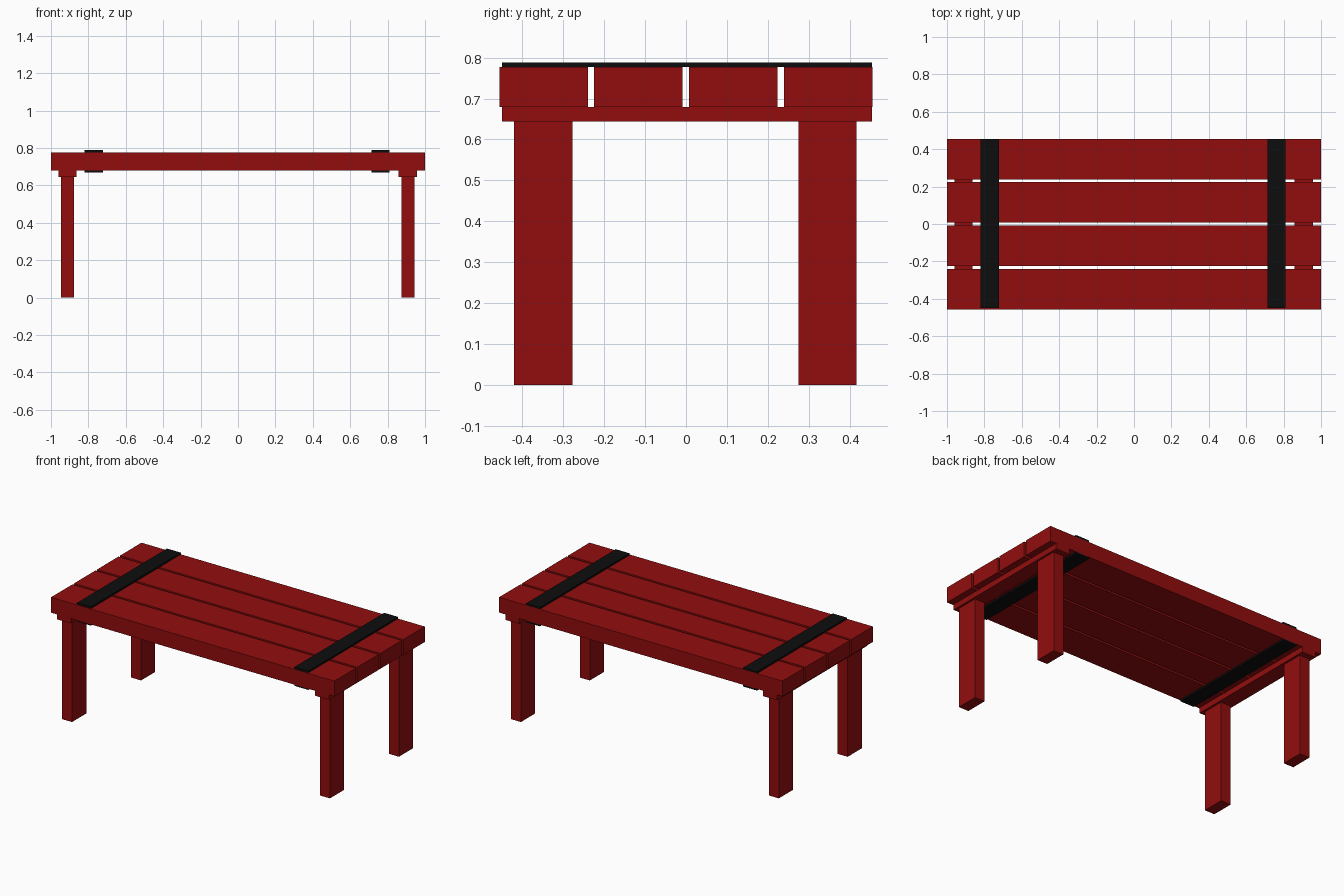
import bpy

if "Cube" in bpy.data.objects:
    bpy.data.objects.remove(bpy.data.objects["Cube"])


def make_material(name, color):
    mat = bpy.data.materials.new(name)
    mat.diffuse_color = color
    mat.use_nodes = True
    mat.node_tree.nodes["Principled BSDF"].inputs["Base Color"].default_value = mat.diffuse_color
    return mat


red = make_material("red_wood", (0.29, 0.004, 0.004, 1))
black = make_material("black_metal", (0.004, 0.004, 0.004, 1))


def box(name, x, y, z, mat):
    """Axis-aligned box from (min, max) pairs."""
    spans = (x, y, z)
    bpy.ops.mesh.primitive_cube_add(size=1, location=[(a + b) / 2 for a, b in spans])
    obj = bpy.context.object
    obj.name = name
    obj.scale = [b - a for a, b in spans]
    bpy.ops.object.transform_apply(location=False, rotation=False, scale=True)
    obj.data.materials.append(mat)
    return obj


LEG_TOP, PLANK_BOTTOM, PLANK_TOP = 0.644, 0.679, 0.777
STRAP = 0.011
CROSS_Y = (-0.45, 0.455)

# Four table top planks with narrow gaps
for i in range(4):
    y0 = -0.456 + i * 0.2317
    box(f"plank_{i + 1}", (-1, 1), (y0, y0 + 0.216), (PLANK_BOTTOM, PLANK_TOP), red)

# Each end: crossbar, two legs, straps above and below the planks
for side, bar_x, strap_x in (("left", -0.912, -0.771), ("right", 0.908, 0.762)):
    box(f"{side}_crossbar", (bar_x - 0.049, bar_x + 0.049), CROSS_Y,
        (LEG_TOP, PLANK_BOTTOM), red)
    for end, leg_y in (("front", (-0.42, -0.277)), ("back", (0.275, 0.417))):
        box(f"{end}_{side}_leg", (bar_x - 0.035, bar_x + 0.035), leg_y, (0, LEG_TOP), red)
    sx = (strap_x - 0.049, strap_x + 0.049)
    box(f"{side}_top_strap", sx, CROSS_Y, (PLANK_TOP, PLANK_TOP + STRAP), black)
    box(f"{side}_bottom_strap", sx, CROSS_Y, (PLANK_BOTTOM - STRAP, PLANK_BOTTOM), black)
